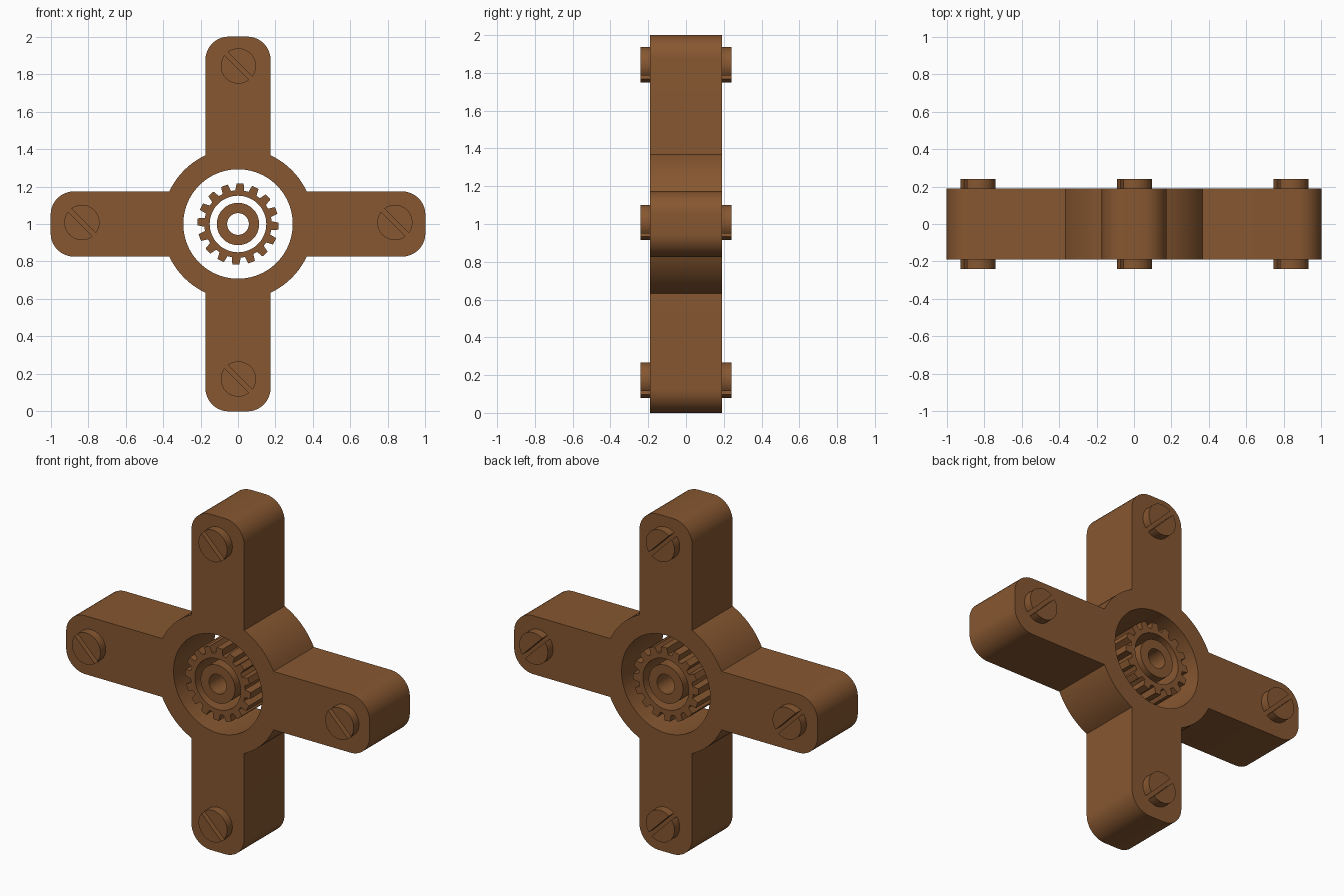
import bpy, bmesh, math
from mathutils import Vector

if "Cube" in bpy.data.objects:
    bpy.data.objects.remove(bpy.data.objects["Cube"])

CENTRE = Vector((0, 0, 1.0))
DEPTH = 0.19          # half thickness of frame and gear

brown = bpy.data.materials.new("brown")
brown.diffuse_color = (0.24, 0.095, 0.03, 1)
brown.use_nodes = True
brown.node_tree.nodes["Principled BSDF"].inputs["Base Color"].default_value = brown.diffuse_color


def arc(r, a0, a1, n, cx=0.0, cz=0.0):
    """Points on an arc in the x-z plane, angles in radians, both ends included."""
    return [(cx + r * math.cos(a0 + (a1 - a0) * i / n),
             cz + r * math.sin(a0 + (a1 - a0) * i / n)) for i in range(n + 1)]


def circle(r, n=72):
    return arc(r, 0, 2 * math.pi, n)[:-1]


def turn(p, a):
    c, s = math.cos(a), math.sin(a)
    return (p[0] * c - p[1] * s, p[0] * s + p[1] * c)


def prism(name, loops, half, centre):
    """Fill closed x-z loops (inner loops become holes) and extrude along y."""
    bm = bmesh.new()
    edges = []
    for loop in loops:
        vs = [bm.verts.new((x, -half, z)) for x, z in loop]
        edges += [bm.edges.new((vs[i - 1], vs[i])) for i in range(len(vs))]
    bmesh.ops.triangle_fill(bm, use_beauty=True, use_dissolve=False,
                            edges=edges, normal=(0, -1, 0))
    cap = bm.faces[:]
    back = bmesh.ops.extrude_face_region(bm, geom=cap, use_keep_orig=True)["geom"]
    bmesh.ops.translate(bm, vec=(0, 2 * half, 0),
                        verts=[g for g in back if isinstance(g, bmesh.types.BMVert)])
    bmesh.ops.recalc_face_normals(bm, faces=bm.faces)
    for f in bm.faces:
        f.smooth = True
    me = bpy.data.meshes.new(name)
    bm.to_mesh(me)
    bm.free()
    me.set_sharp_from_angle(angle=math.radians(28))
    me.materials.append(brown)
    ob = bpy.data.objects.new(name, me)
    ob.location = centre
    bpy.context.collection.objects.link(ob)
    return ob


# Cross frame: four round-cornered arms joined by a ring with a round hole
W, R, C = 0.174, 0.406, 0.125
a = math.asin(W / R)
quarter = (arc(C, -math.pi / 2, 0, 10, 1 - C, -W + C)
           + arc(C, 0, math.pi / 2, 10, 1 - C, W - C)
           + arc(R, a, math.pi / 2 - a, 12))
outline = []
for k in range(4):
    # the last arc point of each quarter is the root of the next arm
    outline += [turn(p, k * math.pi / 2) for p in quarter]
prism("cross_frame", [outline, circle(0.292, 96)], DEPTH, CENTRE)

# Gear with sixteen teeth around an open bore
TEETH, ROOT, TIP = 16, 0.18, 0.217
pitch = 2 * math.pi / TEETH
gear = []
for k in range(TEETH):
    mid = k * pitch + math.radians(-3)
    for r, f in ((ROOT, -0.34), (TIP, -0.22), (TIP, 0.22), (ROOT, 0.34)):
        gear.append((r * math.cos(mid + f * pitch), r * math.sin(mid + f * pitch)))
prism("gear", [gear, circle(0.151)], DEPTH, CENTRE)

# Hub sleeve in the middle of the gear
prism("hub", [circle(0.113), circle(0.058)], DEPTH, CENTRE)

# Slotted screws through the arm ends, each split by a diagonal slot
SR, SLOT = 0.094, 0.0125
s = math.asin(SLOT / SR)
half_disc = arc(SR, s, math.pi - s, 24)
halves = [[turn(p, math.radians(t)) for p in half_disc] for t in (-45, 135)]
for k, side in enumerate(("right", "top", "left", "bottom")):
    x, z = turn((0.835, 0), k * math.pi / 2)
    prism("screw_" + side, halves, 0.24, CENTRE + Vector((x + 0.002, 0, z + 0.008)))
